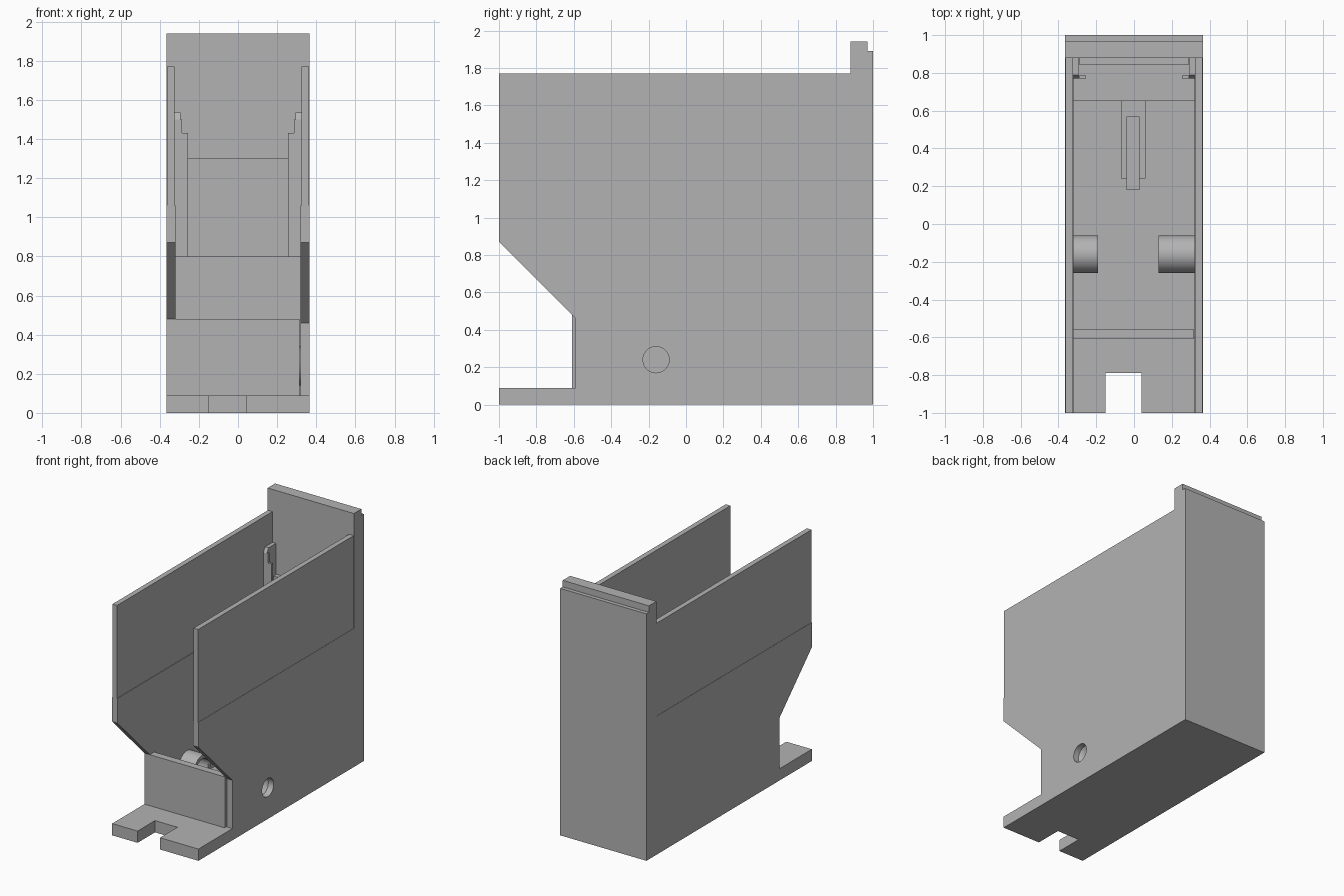
import bpy, bmesh, math
from mathutils import Vector

cube = bpy.data.objects.get("Cube")
if cube:
    bpy.data.objects.remove(cube, do_unlink=True)

grey = bpy.data.materials.new("plain grey")
grey.use_nodes = True
grey.diffuse_color = (0.45, 0.45, 0.45, 1)
grey.node_tree.nodes["Principled BSDF"].inputs["Base Color"].default_value = grey.diffuse_color


def prism(name, points, axis, lo, hi):
    """Extrude a profile along x (points are y,z) or z (points are x,y)."""
    def place(p, t):
        return Vector((t, *p)) if axis == "x" else Vector((*p, t))
    bm = bmesh.new()
    face = bm.faces.new([bm.verts.new(place(p, lo)) for p in points])
    ext = bmesh.ops.extrude_face_region(bm, geom=[face])
    moved = [v for v in ext["geom"] if isinstance(v, bmesh.types.BMVert)]
    bmesh.ops.translate(bm, verts=moved, vec=place((0, 0), hi - lo))
    bmesh.ops.recalc_face_normals(bm, faces=bm.faces)
    mesh = bpy.data.meshes.new(name)
    bm.to_mesh(mesh)
    bm.free()
    mesh.materials.append(grey)
    obj = bpy.data.objects.new(name, mesh)
    bpy.context.collection.objects.link(obj)
    return obj


def box(name, x0, x1, y0, y1, z0, z1):
    return prism(name, [(x0, y0), (x1, y0), (x1, y1), (x0, y1)], "z", z0, z1)


def cylinder(name, x0, x1, radius):
    bpy.ops.mesh.primitive_cylinder_add(
        vertices=48, radius=radius, depth=x1 - x0,
        location=((x0 + x1) / 2, BOSS_Y, BOSS_Z), rotation=(0, math.pi / 2, 0))
    obj = bpy.context.object
    obj.name = name
    obj.data.materials.append(grey)
    bpy.ops.object.shade_smooth_by_angle()
    return obj


def cut(obj, cutter):
    mod = obj.modifiers.new("bore", "BOOLEAN")
    mod.operation = "DIFFERENCE"
    mod.solver = "EXACT"
    mod.object = cutter
    cutter.hide_render = True
    cutter.hide_set(True)


W = 0.365       # half width
INNER = 0.32    # inside face of the side walls
BACK = 0.88     # front of the back wall
SEAM = 1.06     # line where the side walls become thinner
BOSS_Y, BOSS_Z = -0.16, 0.24

# Base with the mounting notch in its front edge
prism("base", [(-W, -1), (-0.15, -1), (-0.15, -0.79), (0.04, -0.79), (0.04, -1),
               (W, -1), (W, BACK), (-W, BACK)], "z", 0, 0.09)

# Back wall with stepped rim
prism("back_wall", [(BACK, 0), (1, 0), (1, 1.89), (0.97, 1.89), (0.97, 1.94),
                    (BACK, 1.94)], "x", -W, W)

# Side walls with sloped front corners, thinner above the seam
walls = {}
for side, s, foot in (("left", 1, -0.59), ("right", -1, -0.61)):
    profile = [(foot, 0.09), (BACK, 0.09), (BACK, SEAM), (-1, SEAM),
               (-1, 0.87), (foot, -0.13 - foot)]
    walls[side] = prism(side + "_wall", profile, "x", *sorted((s * INNER, s * W)))
    x0, x1 = sorted((s * (INNER + 0.004), s * (W - 0.002)))
    box(side + "_upper_wall", x0, x1, -1, BACK, SEAM, 1.77)

# Front plate and inner rear block
box("front_plate", -INNER, 0.315, -0.61, -0.555, 0.09, 0.48)
box("rear_block", -INNER, INNER, 0.65, BACK, 0.09, 0.8)
box("back_panel", -0.29, 0.29, 0.845, BACK, 0.8, 1.3)

# Guide clips along the side walls
for side, s in (("left", 1), ("right", -1)):
    def span(a, b):
        return sorted((s * a, s * b))
    prism(side + "_guide", [(0.77, 0.8), (BACK, 0.8), (BACK, 1.535), (0.79, 1.535),
                            (0.77, 1.5)], "x", *span(0.295, 0.325))
    box(side + "_guide_lip", *span(0.255, 0.295), 0.77, 0.787, 0.8, 1.43)
    box(side + "_guide_rib", *span(0.23, 0.29), 0.845, 0.86, 0.84, 1.3)
    box(side + "_guide_ledge", *span(0.285, 0.295), 0.77, 0.787, 1.43, 1.5)

# Latch tongue on the floor
box("latch_frame", -0.07, 0.06, 0.24, 0.65, 0.09, 0.15)
box("latch_tongue", -0.04, 0.03, 0.18, 0.57, 0.09, 0.18)

# Round bosses, with a bore that passes through the left wall
right_boss = cylinder("right_boss", -INNER, -0.19, 0.1)
left_boss = cylinder("left_boss", 0.13, INNER, 0.1)
left_bore = cylinder("left_bore_cutter", 0.1, 0.4, 0.07)
right_bore = cylinder("right_bore_cutter", -0.3, -0.1, 0.07)
cut(left_boss, left_bore)
cut(walls["left"], left_bore)
cut(right_boss, right_bore)
